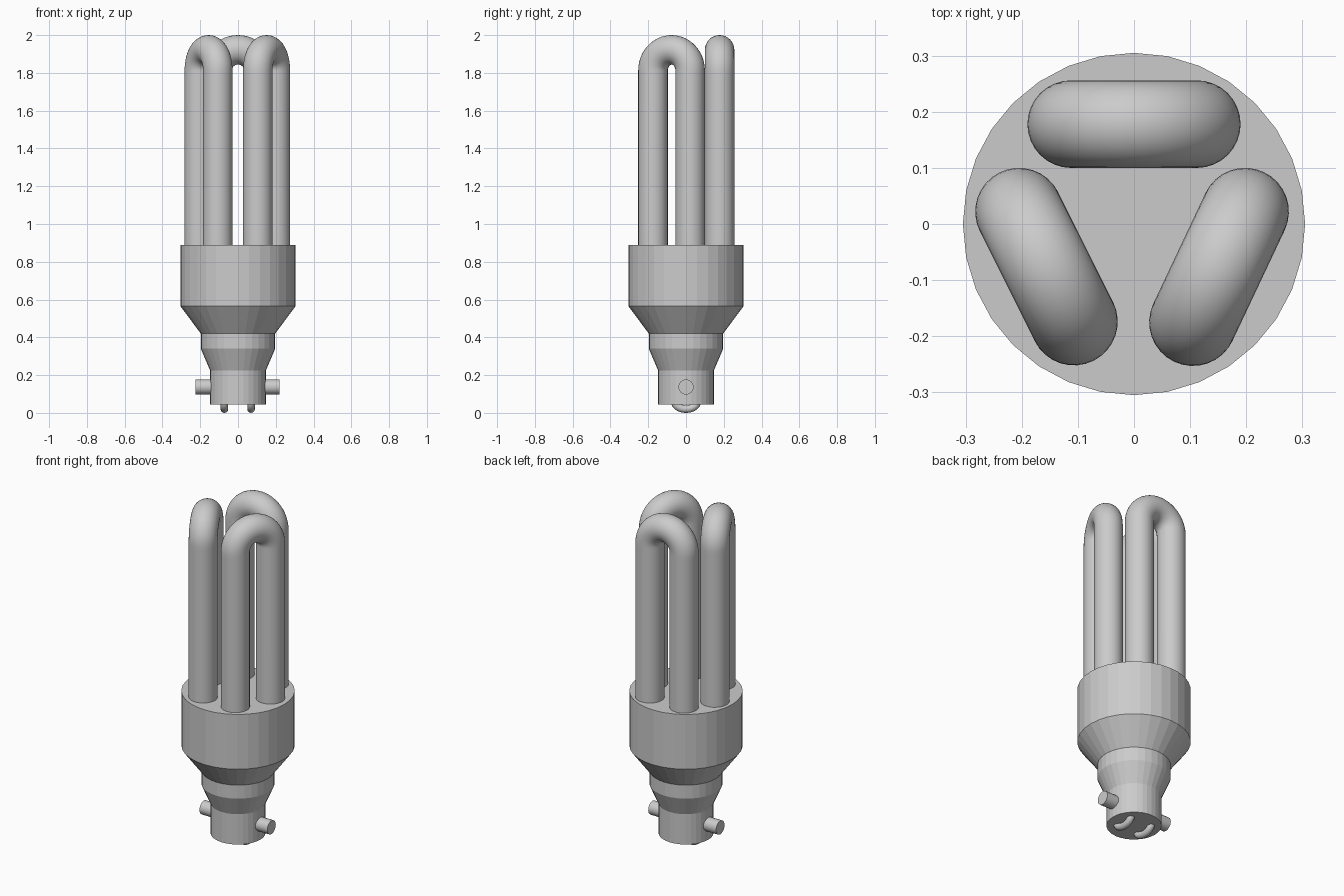
import bpy, bmesh, math
from mathutils import Vector

if "Cube" in bpy.data.objects:
    bpy.data.objects.remove(bpy.data.objects["Cube"])

grey = bpy.data.materials.new("plain grey")
grey.diffuse_color = (0.6, 0.6, 0.6, 1)
grey.use_nodes = True
grey.node_tree.nodes["Principled BSDF"].inputs["Base Color"].default_value = grey.diffuse_color


def finish(name, bm, smooth):
    bmesh.ops.recalc_face_normals(bm, faces=bm.faces)
    me = bpy.data.meshes.new(name)
    bm.to_mesh(me)
    bm.free()
    me.materials.append(grey)
    ob = bpy.data.objects.new(name, me)
    bpy.context.collection.objects.link(ob)
    if smooth:
        bpy.ops.object.select_all(action='DESELECT')
        ob.select_set(True)
        bpy.context.view_layer.objects.active = ob
        bpy.ops.object.shade_smooth_by_angle(angle=math.radians(40))
    return ob


def skin(name, rings, smooth):
    """Bridge equal rings of points into a capped solid."""
    bm = bmesh.new()
    loops = [[bm.verts.new(p) for p in ring] for ring in rings]
    n = len(loops[0])
    for a, b in zip(loops, loops[1:]):
        for i in range(n):
            j = (i + 1) % n
            bm.faces.new((a[i], a[j], b[j], b[i]))
    bm.faces.new(loops[0])
    bm.faces.new(loops[-1])
    return finish(name, bm, smooth)


def sweep(name, path, radius, side, sides):
    """Round tube along a planar path; side is the plane's normal."""
    rings = []
    for k, p in enumerate(path):
        t = (path[min(k + 1, len(path) - 1)] - path[max(k - 1, 0)]).normalized()
        if len(path) > 2 and k in (0, len(path) - 1):
            t = Vector((0, 0, 1 if path[1].z > p.z and k == 0 else -1))
        v = side.cross(t)
        rings.append([p + radius * (math.cos(a) * side + math.sin(a) * v)
                      for a in (2 * math.pi * i / sides for i in range(sides))])
    return skin(name, rings, True)


# Stepped base housing
profile = [(0.148, 0.045), (0.148, 0.225), (0.197, 0.34),
           (0.197, 0.42), (0.305, 0.565), (0.305, 0.89)]
skin("base_housing", [[(r * math.cos(2 * math.pi * i / 32),
                        r * math.sin(2 * math.pi * i / 32), z)
                       for i in range(32)] for r, z in profile], False)

# Three U-shaped tubes, given by the centres of their legs
TUBE_R = 0.078
legs = {"back_tube": ((-0.112, 0.178), (0.112, 0.178)),
        "left_tube": ((-0.205, 0.022), (-0.107, -0.174)),
        "right_tube": ((0.198, 0.022), (0.105, -0.175))}
for name, (a, b) in legs.items():
    a, b = Vector((*a, 0)), Vector((*b, 0))
    mid, half = (a + b) / 2, (b - a) / 2
    bend = half.length
    zc = 2.0 - TUBE_R - bend
    up = Vector((0, 0, 1))
    path = [a + up * 0.86]
    for i in range(25):
        t = math.pi * i / 24
        path.append(mid - half * math.cos(t) + up * (zc + bend * math.sin(t)))
    path.append(b + up * 0.86)
    # keep legs straight by adding a point just below each bend
    path.insert(1, a + up * (zc - 0.02))
    path.insert(-1, b + up * (zc - 0.02))
    sweep(name, path, TUBE_R, half.normalized().cross(up), 32)

# Bayonet pins
for name, s, end in (("left_pin", -1, 0.225), ("right_pin", 1, 0.22)):
    sweep(name, [Vector((s * 0.12, 0, 0.137)), Vector((s * end, 0, 0.137))],
          0.04, Vector((0, 1, 0)), 20)

# Curved electrical contacts under the base
for name, x in (("left_contact", -0.072), ("right_contact", 0.069)):
    path = []
    for i in range(17):
        t = math.pi * i / 16
        path.append(Vector((x, -0.06 * math.cos(t), 0.06 - 0.04 * math.sin(t))))
    sweep(name, path, 0.02, Vector((1, 0, 0)), 16)
